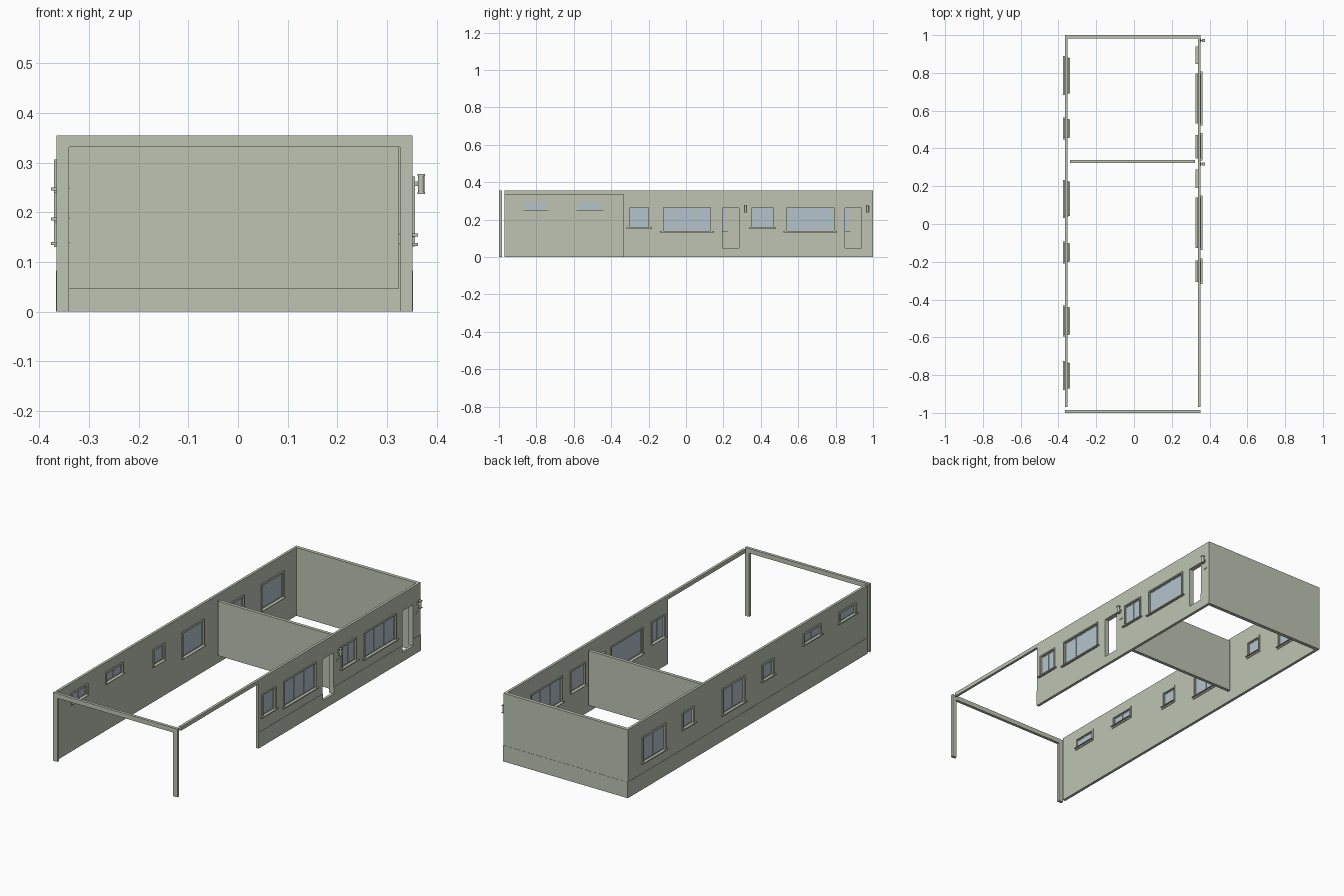
import bpy
import bmesh

cube = bpy.data.objects.get("Cube")
if cube:
    bpy.data.objects.remove(cube, do_unlink=True)


def material(name, rgb):
    mat = bpy.data.materials.new(name)
    mat.use_nodes = True
    mat.diffuse_color = (*rgb, 1)
    mat.node_tree.nodes["Principled BSDF"].inputs["Base Color"].default_value = (*rgb, 1)
    return mat


PLASTER = material("grey green plaster", (0.51, 0.55, 0.45))
GLASS = material("pale blue glass", (0.46, 0.55, 0.61))


def finish(name, bm, mat):
    bmesh.ops.recalc_face_normals(bm, faces=bm.faces)
    mesh = bpy.data.meshes.new(name)
    bm.to_mesh(mesh)
    bm.free()
    mesh.materials.append(mat)
    obj = bpy.data.objects.new(name, mesh)
    bpy.context.collection.objects.link(obj)
    return obj


def box(name, xs, ys, zs, mat=PLASTER):
    bm = bmesh.new()
    bmesh.ops.create_cube(bm, size=1)
    for v in bm.verts:
        v.co = [r[0] + (c + 0.5) * (r[1] - r[0]) for c, r in zip(v.co, (xs, ys, zs))]
    return finish(name, bm, mat)


def panel(name, xs, ys, zs, holes=(), mat=PLASTER):
    """Slab across x, pierced by (y0, y1, z0, z1) holes."""
    def cuts(span, i):
        inner = {c for h in holes for c in h[i:i + 2] if span[0] < c < span[1]}
        return sorted({*span, *inner})
    bm = bmesh.new()
    yc, zc = cuts(ys, 0), cuts(zs, 2)
    for y0, y1 in zip(yc, yc[1:]):
        for z0, z1 in zip(zc, zc[1:]):
            my, mz = (y0 + y1) / 2, (z0 + z1) / 2
            if any(h[0] < my < h[1] and h[2] < mz < h[3] for h in holes):
                continue
            corners = ((y0, z0), (y1, z0), (y1, z1), (y0, z1))
            bm.faces.new([bm.verts.new((xs[0], y, z)) for y, z in corners])
    bmesh.ops.remove_doubles(bm, verts=bm.verts, dist=1e-5)
    out = bmesh.ops.extrude_face_region(bm, geom=bm.faces[:], use_keep_orig=True)
    for v in out["geom"]:
        if isinstance(v, bmesh.types.BMVert):
            v.co.x = xs[1]
    return finish(name, bm, mat)


def window(name, hole, outer, inner, trim, panes):
    """Trim, sash, glass and sills; outer and inner are the wall faces."""
    y0, y1, z0, z1 = hole
    s = 1 if outer > inner else -1
    around = (y0 - trim, y1 + trim), (z0 - trim, z1 + trim)
    panel(name + "_trim", (outer, outer + s * 0.005), *around, [hole])
    panel(name + "_inner_trim", (inner, inner - s * 0.004), *around, [hole])
    # sash bars split the opening into equal panes
    bar = 0.004
    step = (y1 - y0 - bar) / panes
    lights = [(y0 + bar + i * step, y0 + (i + 1) * step, z0 + bar, z1 - bar)
              for i in range(panes)]
    mid = (outer + inner) / 2
    panel(name + "_sash", (mid - 0.003, mid + 0.003), (y0, y1), (z0, z1), lights)
    box(name + "_glass", (mid - 0.001, mid + 0.001), (y0, y1), (z0, z1), GLASS)
    # sills
    box(name + "_sill", (outer, outer + s * 0.011),
        (y0 - 0.018, y1 + 0.018), (z0 - 0.006, z0))
    box(name + "_inner_sill", (inner, inner - s * 0.013),
        (y0 - 0.008, y1 + 0.008), (z0 - 0.003, z0))


# Openings in the long walls
HEAD = 0.265
left_windows = [(-0.3, -0.2, 0.157, HEAD, 2), (-0.12, 0.132, 0.138, HEAD, 3),
                (0.354, 0.464, 0.157, HEAD, 2), (0.54, 0.79, 0.138, HEAD, 3)]
right_windows = [(0.7, 0.872, 0.14, HEAD, 2), (0.465, 0.545, 0.19, HEAD, 1),
                 (0.05, 0.216, 0.14, HEAD, 2), (-0.19, -0.11, 0.19, HEAD, 1),
                 (-0.578, -0.45, 0.25, 0.296, 2), (-0.862, -0.743, 0.25, 0.296, 2)]
doors = [(0.195, 0.284, 0.048, 0.262), (0.85, 0.937, 0.048, 0.262)]

L_OUT, L_IN = 0.351, 0.338
R_OUT, R_IN = -0.365, -0.352
TOP, BEAM, PLINTH = 0.355, 0.331, 0.083
FRONT, BACK, PORCH = -0.97, 0.982, -0.334

# Long walls and their plinths
panel("left_wall", (L_IN, L_OUT), (PORCH, BACK), (0, TOP),
      [w[:4] for w in left_windows] + doors)
panel("left_plinth", (L_OUT, L_OUT + 0.0015), (PORCH, 1), (0, PLINTH), doors)
panel("right_wall", (R_OUT, R_IN), (FRONT, BACK), (0, TOP),
      [w[:4] for w in right_windows])
box("right_plinth", (R_OUT - 0.0015, R_OUT), (FRONT, 1), (0, PLINTH))

# Back wall, room divider and porch side beam
box("back_wall", (R_OUT, L_OUT), (BACK, 1), (0, TOP))
box("back_plinth", (R_OUT, L_OUT), (1, 1.001), (0, PLINTH))
box("room_divider", (-0.34, 0.324), (0.323, 0.34), (0.047, BEAM))
box("porch_side_beam", (L_IN, L_OUT), (FRONT, PORCH), (0.335, TOP))

# Front porch frame
FRAME = (-1, -0.985)
box("front_beam", (R_OUT, L_OUT), FRAME, (BEAM, TOP))
box("right_front_post", (R_OUT, -0.34), FRAME, (0, BEAM))
box("left_front_post", (0.326, L_OUT), FRAME, (0, BEAM))

# Windows
for i, (*hole, panes) in enumerate(left_windows, 1):
    window(f"left_window_{i}", tuple(hole), L_OUT, L_IN, 0.007, panes)
for i, (*hole, panes) in enumerate(right_windows, 1):
    window(f"right_window_{i}", tuple(hole), R_OUT, R_IN, 0.01, panes)

# Door casings, wall lamps and bell plates
for i, door in enumerate(doors, 1):
    y0, y1, z0, z1 = door
    panel(f"door_{i}_inner_casing", (L_IN - 0.012, L_IN),
          (y0 - 0.004, y1 + 0.004), (z0, z1 + 0.004), [door])
    y = y1 + 0.034
    bpy.ops.mesh.primitive_cylinder_add(vertices=16, radius=0.0065, depth=0.036,
                                        location=(0.3685, y, 0.257))
    lamp = bpy.context.object
    lamp.name = f"lamp_{i}"
    lamp.data.materials.append(PLASTER)
    bpy.ops.object.shade_smooth_by_angle()
    for z in (0.239, 0.275):
        box(f"lamp_{i}_cap", (0.361, 0.376), (y - 0.0075, y + 0.0075), (z - 0.002, z + 0.002))
    box(f"lamp_{i}_arm", (L_OUT, 0.363), (y - 0.003, y + 0.003), (0.253, 0.262))
    box(f"bell_plate_{i}", (L_OUT, L_OUT + 0.003), (y - 0.01, y + 0.01), (0.209, 0.215))
